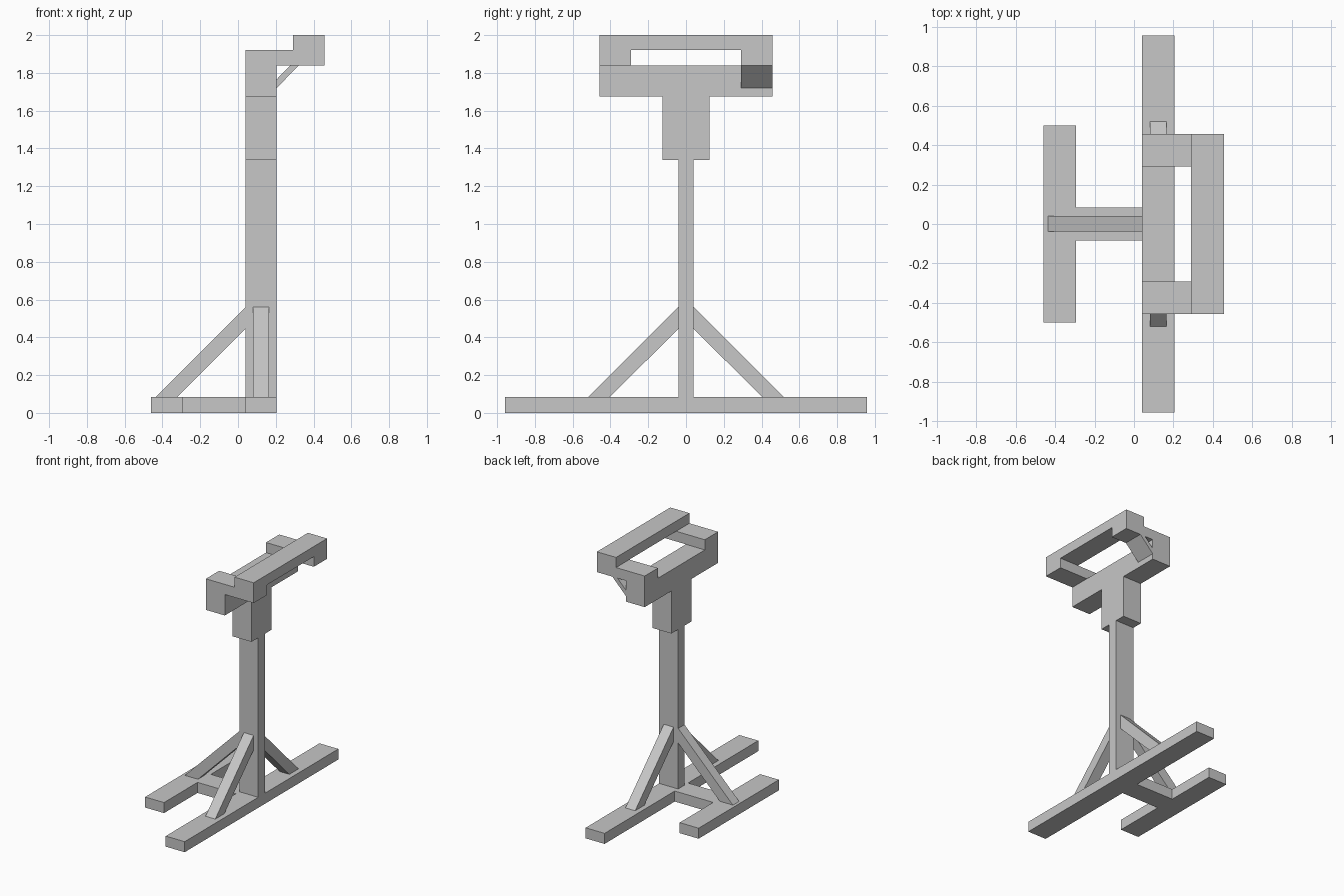
import bpy
import bmesh
from mathutils import Vector

if "Cube" in bpy.data.objects:
    bpy.data.objects.remove(bpy.data.objects["Cube"])

wood = bpy.data.materials.new("plain_grey")
wood.diffuse_color = (0.57, 0.57, 0.57, 1)
wood.use_nodes = True
wood.node_tree.nodes["Principled BSDF"].inputs["Base Color"].default_value = wood.diffuse_color

X0, X1 = 0.04, 0.205      # depth shared by the post, head and long foot
FOOT = 0.083              # foot beam height


def prism(name, profile, axis, lo, hi):
    """Extrude a 2D profile along axis; profile is (y,z) for 'x', (x,z) for 'y'."""
    bm = bmesh.new()

    def place(p, d):
        return Vector((d, p[0], p[1])) if axis == 'x' else Vector((p[0], d, p[1]))

    face = bm.faces.new([bm.verts.new(place(p, lo)) for p in profile])
    new = bmesh.ops.extrude_face_region(bm, geom=[face])["geom"]
    shift = Vector((hi - lo, 0, 0)) if axis == 'x' else Vector((0, hi - lo, 0))
    bmesh.ops.translate(bm, vec=shift,
                        verts=[v for v in new if isinstance(v, bmesh.types.BMVert)])
    bmesh.ops.recalc_face_normals(bm, faces=bm.faces)
    mesh = bpy.data.meshes.new(name)
    bm.to_mesh(mesh)
    bm.free()
    mesh.materials.append(wood)
    obj = bpy.data.objects.new(name, mesh)
    bpy.context.collection.objects.link(obj)
    return obj


def box(name, x, y, z):
    rect = [(x[0], z[0]), (x[1], z[0]), (x[1], z[1]), (x[0], z[1])]
    return prism(name, rect, 'y', *y)


# H-shaped foot
box("long_foot", (X0, X1), (-0.957, 0.957), (0, FOOT))
box("short_foot", (-0.46, -0.295), (-0.5, 0.5), (0, FOOT))
box("foot_connector", (-0.295, X0), (-0.083, 0.083), (0, FOOT))

# Upright post
box("post", (X0, X1), (-0.041, 0.041), (FOOT, 1.34))

# T-shaped head: block under a crossbar
half = [(0.125, 1.34), (0.125, 1.675), (0.457, 1.675), (0.457, 1.84)]
prism("head", half + [(-y, z) for y, z in reversed(half)], 'x', X0, X1)

# Two arms reaching out to the raised outer bar
for side, s in (("front", -1), ("back", 1)):
    y = sorted((s * 0.292, s * 0.457))
    box(side + "_arm", (X0, 0.29), y, (1.84, 1.92))
    box(side + "_arm_end", (0.29, 0.457), y, (1.84, 1.92))
box("outer_bar", (0.29, 0.457), (-0.457, 0.457), (1.92, 2.0))

# Small brace under the back arm
prism("arm_brace", [(X1, 1.72), (0.322, 1.84), (0.277, 1.84), (X1, 1.766)],
      'y', 0.292, 0.457)

# Diagonal braces from the feet to the post
for side, s in (("front", -1), ("back", 1)):
    prism(side + "_brace", [(s * 0.519, FOOT), (s * 0.404, FOOT),
                            (s * 0.041, 0.445), (s * 0.041, 0.56)], 'x', 0.08, 0.165)
prism("side_brace", [(-0.437, FOOT), (-0.322, FOOT), (X0, 0.445), (X0, 0.56)],
      'y', -0.038, 0.04)
